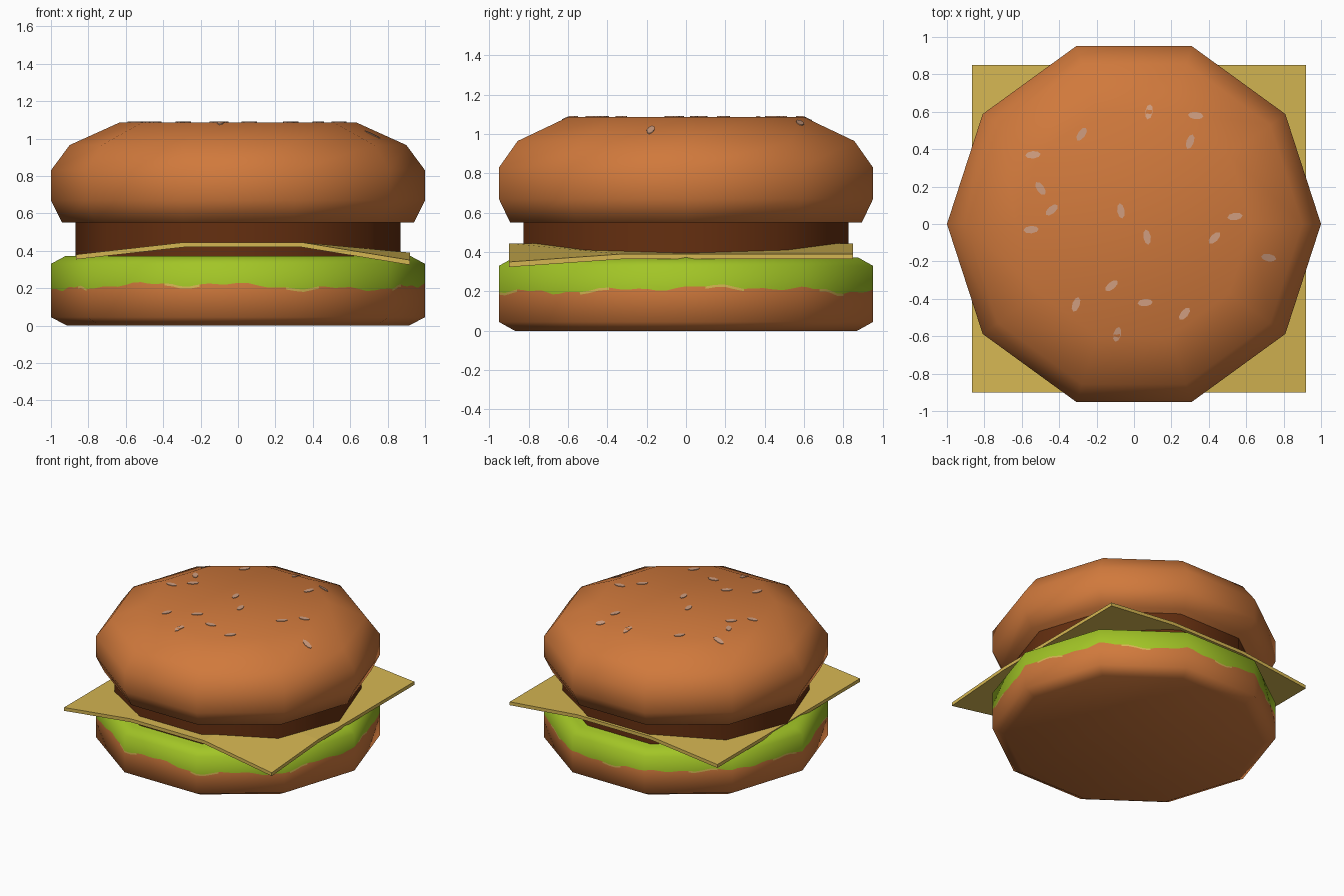
import bpy, bmesh, math
from mathutils import Vector

if "Cube" in bpy.data.objects:
    bpy.data.objects.remove(bpy.data.objects["Cube"])

SIDES = 10


def material(name, r, g, b):
    lin = [((c / 255 + 0.055) / 1.055) ** 2.4 for c in (r, g, b)]
    m = bpy.data.materials.new(name)
    m.diffuse_color = (*lin, 1)
    m.use_nodes = True
    m.node_tree.nodes["Principled BSDF"].inputs["Base Color"].default_value = m.diffuse_color
    return m


BUN = material("toasted bun", 208, 121, 60)
PATTY = material("cooked meat", 101, 47, 16)
LETTUCE = material("lettuce green", 162, 197, 38)
CHEESE = material("cheese yellow", 213, 182, 82)
SEED = material("pale seed", 208, 158, 128)


def make_object(name, bm, mats):
    bmesh.ops.recalc_face_normals(bm, faces=bm.faces[:])
    me = bpy.data.meshes.new(name)
    bm.to_mesh(me)
    bm.free()
    ob = bpy.data.objects.new(name, me)
    bpy.context.collection.objects.link(ob)
    for m in mats:
        me.materials.append(m)
    return ob


def smooth(ob, degrees):
    bpy.ops.object.select_all(action='DESELECT')
    ob.select_set(True)
    bpy.context.view_layer.objects.active = ob
    bpy.ops.object.shade_smooth_by_angle(angle=math.radians(degrees))


def polygon_point(col, per_side):
    """Point on the unit decagon outline, each side cut into per_side columns."""
    side, step = divmod(col, per_side)
    p, q = [Vector((math.cos(a), math.sin(a), 0))
            for a in (math.tau * side / SIDES, math.tau * (side + 1) / SIDES)]
    return p.lerp(q, step / per_side)


def stack(rings, rule=None):
    """Closed body from rings of points; rule(row, column) gives the material."""
    bm = bmesh.new()
    rows = [[bm.verts.new(p) for p in ring] for ring in rings]
    n = len(rows[0])
    for r in range(len(rows) - 1):
        for c in range(n):
            d = (c + 1) % n
            f = bm.faces.new((rows[r][c], rows[r][d], rows[r + 1][d], rows[r + 1][c]))
            f.material_index = rule(r, c) if rule else 0
    bm.faces.new(rows[0][::-1]).material_index = 0
    bm.faces.new(rows[-1]).material_index = rule(len(rows) - 2, 0) if rule else 0
    return bm


def lathe(name, profile, mat, degrees):
    rings = [[polygon_point(c, 1) * r + Vector((0, 0, z)) for c in range(SIDES)]
             for r, z in profile]
    ob = make_object(name, stack(rings), [mat])
    smooth(ob, degrees)
    return ob


# Top bun and patty
TOP = [(0.94, 0.55), (1.0, 0.67), (1.0, 0.83), (0.9, 0.965), (0.63, 1.087)]
lathe("top_bun", TOP, BUN, 89)
lathe("patty", [(0.87, 0.37), (0.87, 0.56)], PATTY, 60)

# Bottom bun with a wavy lettuce edge cut into its wall
PER = 12
COLS = PER * SIDES


def wave(c):
    a = math.tau * c / COLS
    return (0.21 + 0.013 * math.sin(3 * a + 1) + 0.009 * math.sin(11 * a)
            + 0.006 * math.sin(29 * a + 2))


def bottom_rule(row, col):
    if row == 2:  # a little cheese peeks out under the lettuce here and there
        return 2 if math.sin(col * math.tau * 9 / COLS) > 0.6 else 0
    return 1 if row > 2 else 0


rings, tilts = [], []
for r, zf, t in ((0.915, lambda c: 0.005, -75), (1, lambda c: 0.045, -31),
                 (1, lambda c: wave(c) - 0.012, None), (1, wave, None),
                 (1, lambda c: 0.33, 30), (0.92, lambda c: 0.373, 75)):
    ring = []
    for c in range(COLS):
        p = polygon_point(c, PER) * r
        p.z = zf(c) if t != -75 else 0.0
        ring.append(p)
        tilts.append(t if t is not None else -31 + 61 * (p.z - 0.045) / 0.285)
    rings.append(ring)
bottom = make_object("bottom_bun", stack(rings, bottom_rule), [BUN, LETTUCE, CHEESE])
normals = []
for v, t in zip(bottom.data.vertices, tilts):
    out = Vector((v.co.x, v.co.y, 0)).normalized()
    t = math.radians(t)
    normals.append(out * math.cos(t) + Vector((0, 0, math.sin(t))))
for p in bottom.data.polygons:
    p.use_smooth = True
bottom.data.normals_split_custom_set_from_vertices(normals)

# Drooping cheese slice
bm = bmesh.new()
xs, ys = (-0.865, -0.29, 0.34, 0.92), (-0.9, -0.33, 0.85)
grid = []
for j, y in enumerate(ys):
    heights = (0.38, 0.445, 0.445, 0.35 if j == 0 else 0.39)
    grid.append([[bm.verts.new((x, y, z - d)) for x, z in zip(xs, heights)]
                 for d in (0, 0.026)])
for j in range(2):
    for i in range(3):
        for k in (0, 1):
            a, b = grid[j][k], grid[j + 1][k]
            bm.faces.new((a[i], a[i + 1], b[i + 1], b[i]))
for row in (grid[0], grid[2]):
    for i in range(3):
        bm.faces.new((row[0][i], row[0][i + 1], row[1][i + 1], row[1][i]))
for i in (0, 3):
    for j in range(2):
        bm.faces.new((grid[j][0][i], grid[j + 1][0][i], grid[j + 1][1][i], grid[j][1][i]))
make_object("cheese_slice", bm, [CHEESE])


# Sesame seeds: thin plates laid on the top bun
def bun_height(x, y):
    half = math.pi / SIDES
    d = max(x * math.cos((2 * k + 1) * half) + y * math.sin((2 * k + 1) * half)
            for k in range(SIDES)) / math.cos(half)
    for (r0, z0), (r1, z1) in zip(TOP[2:], TOP[3:]):
        if r1 <= d <= r0:
            return z0 + (z1 - z0) * (r0 - d) / (r0 - r1)
    return TOP[-1][1]


SEEDS = [(.08, .6, 80), (.33, .58, -5), (.30, .44, 70), (-.28, .48, 55), (-.54, .37, 5),
         (-.5, .19, -55), (-.44, .075, 40), (-.07, .07, 100), (-.55, -.03, 5),
         (.07, -.07, 100), (.54, .04, 8), (.43, -.075, 45), (.72, -.18, -10),
         (-.12, -.33, 40), (-.31, -.43, 70), (.06, -.42, 5), (.27, -.48, 50), (-.09, -.59, 75)]
bm = bmesh.new()
for x, y, deg in SEEDS:
    a = math.radians(deg)
    top, low = [], []
    for k in range(8):
        u, v = 0.041 * math.cos(k * math.pi / 4), 0.02 * math.sin(k * math.pi / 4)
        px, py = x + u * math.cos(a) - v * math.sin(a), y + u * math.sin(a) + v * math.cos(a)
        z = bun_height(px, py)
        top.append(bm.verts.new((px, py, z + 0.004)))
        low.append(bm.verts.new((px, py, z - 0.002)))
    bm.faces.new(top)
    for k in range(8):
        m = (k + 1) % 8
        bm.faces.new((low[k], low[m], top[m], top[k]))
    bm.faces.new(low[::-1])
make_object("sesame_seeds", bm, [SEED])
